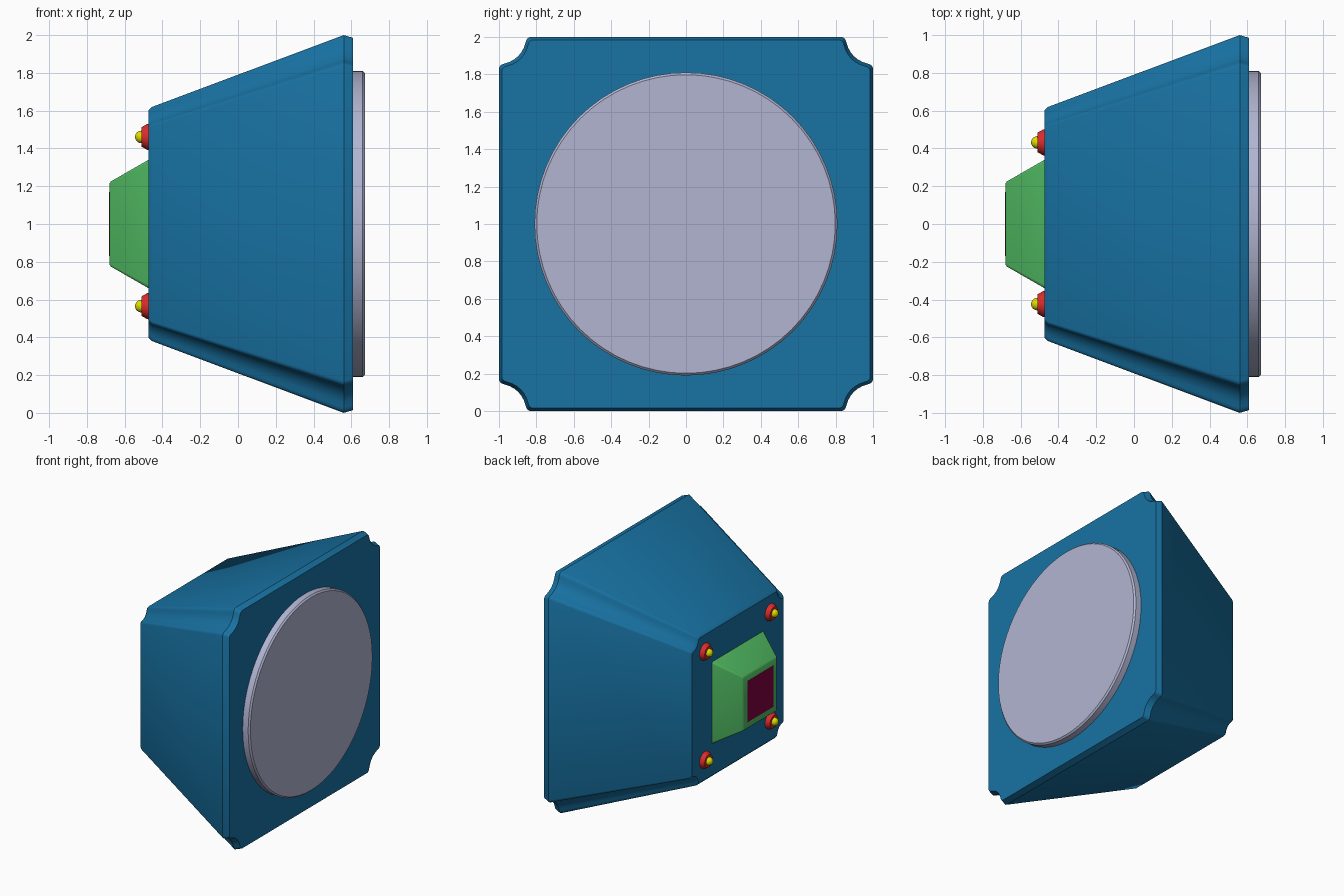
import bpy, bmesh
from math import radians, cos, sin, pi
from mathutils import Matrix

if "Cube" in bpy.data.objects:
    bpy.data.objects.remove(bpy.data.objects["Cube"])


def material(name, rgb):
    m = bpy.data.materials.new(name)
    m.diffuse_color = (*rgb, 1)
    m.use_nodes = True
    m.node_tree.nodes["Principled BSDF"].inputs["Base Color"].default_value = m.diffuse_color
    return m


BLUE = material("blue", (0.009, 0.17, 0.37))
LILAC = material("lilac", (0.44, 0.46, 0.64))
GREEN = material("green", (0.08, 0.49, 0.12))
MAGENTA = material("magenta", (0.22, 0.0, 0.055))
RED = material("red", (0.72, 0.025, 0.025))
YELLOW = material("yellow", (0.75, 0.72, 0.0))


def finish(name, bm, mat):
    bmesh.ops.recalc_face_normals(bm, faces=bm.faces)
    mesh = bpy.data.meshes.new(name)
    bm.to_mesh(mesh)
    bm.free()
    mesh.materials.append(mat)
    ob = bpy.data.objects.new(name, mesh)
    bpy.context.collection.objects.link(ob)
    bpy.ops.object.select_all(action='DESELECT')
    ob.select_set(True)
    bpy.context.view_layer.objects.active = ob
    bpy.ops.object.shade_smooth_by_angle(angle=radians(32))
    return ob


def loft(name, profile, sections, mat, cy=0, cz=1):
    """Sweep a y-z profile along x; sections are (x, scale) pairs."""
    bm = bmesh.new()
    rings = [[bm.verts.new((x, cy + s * y, cz + s * z)) for y, z in profile]
             for x, s in sections]
    n = len(profile)
    for a, b in zip(rings, rings[1:]):
        for i in range(n):
            bm.faces.new((a[i], a[(i + 1) % n], b[(i + 1) % n], b[i]))
    bm.faces.new(rings[0])
    bm.faces.new(rings[-1])
    return finish(name, bm, mat)


def four_corners(corner):
    """Repeat one corner's points around the square by quarter turns."""
    pts = []
    for _ in range(4):
        pts += corner
        corner = [(-z, y) for y, z in corner]
    return pts


def circle(n):
    return [(cos(2 * pi * i / n), sin(2 * pi * i / n)) for i in range(n)]


# Corner with a concave scoop and softened ends, ordered anticlockwise
half = [(-0.168, 0), (-0.155, -0.005), (-0.147, -0.015)]
arc = [(0.145 * cos(radians(a)), 0.145 * sin(radians(a)))
       for a in range(192, 259, 11)]
scoop = half + arc + [(z, y) for y, z in reversed(half)]
notched = four_corners([(1 + y, 1 + z) for y, z in reversed(scoop)])

# Tapered housing
loft("housing", notched,
     [(-0.475, 0.60), (-0.455, 0.62), (0.56, 1.0), (0.61, 0.985)], BLUE)

# Round front disc
loft("front_disc", circle(64),
     [(0.60, 0.81), (0.66, 0.81), (0.672, 0.798)], LILAC)

# Tapered rear block with slightly rounded corners
rounded = four_corners([(0.95 + 0.05 * cos(radians(a)), 0.95 + 0.05 * sin(radians(a)))
                        for a in (0, 22.5, 45, 67.5, 90)])
loft("rear_block", rounded,
     [(-0.47, 0.342), (-0.672, 0.226), (-0.68, 0.215)], GREEN)

# Rear panel
square = four_corners([(1, 1)])
loft("rear_panel", square, [(-0.65, 0.17), (-0.682, 0.17)], MAGENTA)

# Four rear studs with ball tips
for sy, side in ((1, "left"), (-1, "right")):
    for sz, level in ((1, "upper"), (-1, "lower")):
        cy, cz = 0.004 + 0.428 * sy, 1.013 + 0.448 * sz
        loft(f"stud_base_{level}_{side}", circle(32),
             [(-0.47, 0.07), (-0.48, 0.069), (-0.51, 0.052)], RED, cy, cz)
        bm = bmesh.new()
        bmesh.ops.create_uvsphere(bm, u_segments=24, v_segments=12, radius=0.033,
                                  matrix=Matrix.Translation((-0.512, cy, cz)))
        finish(f"stud_tip_{level}_{side}", bm, YELLOW)
